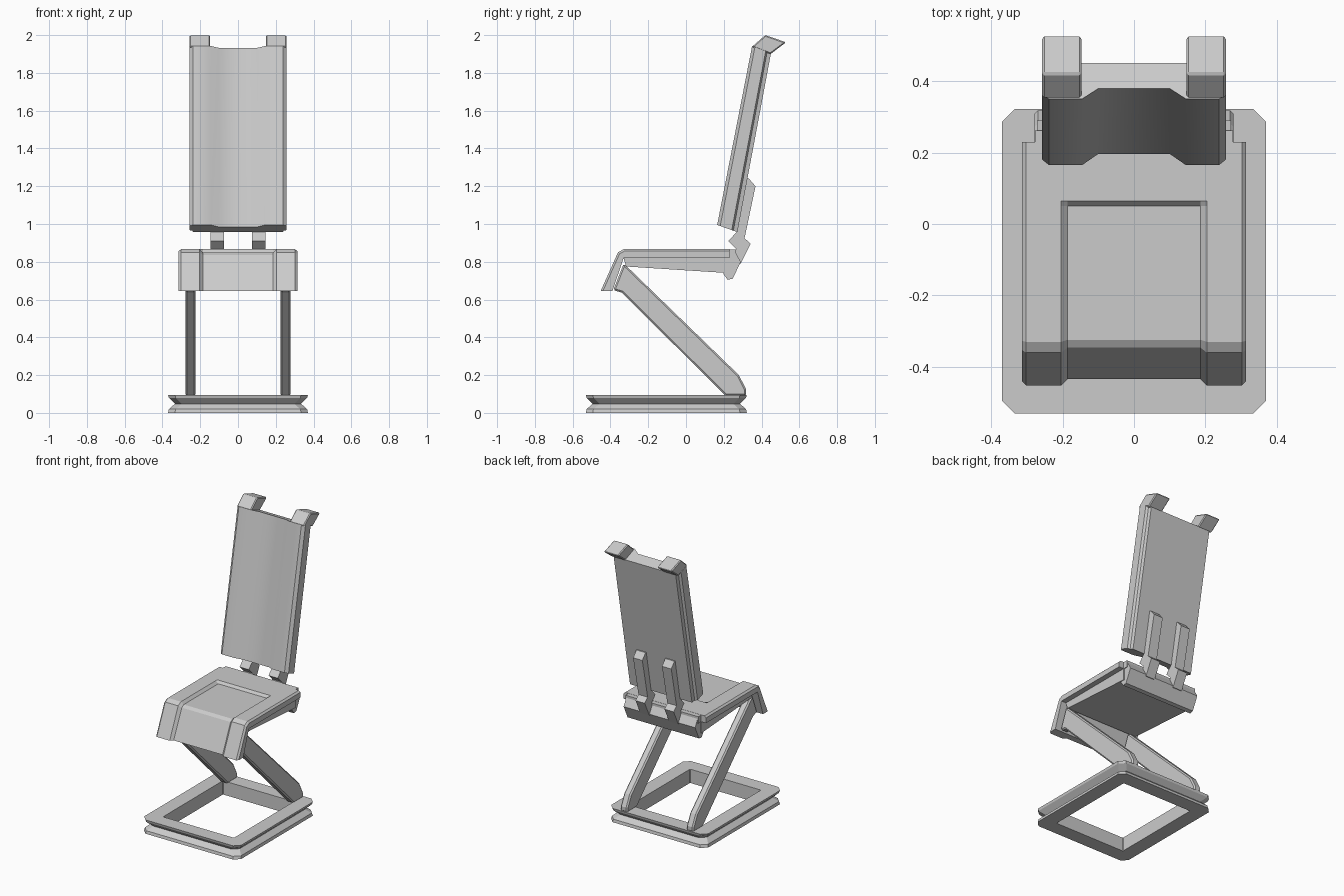
import bpy, bmesh

if "Cube" in bpy.data.objects:
    bpy.data.objects.remove(bpy.data.objects["Cube"])


def loft(name, rings, loop=False, smooth=()):
    """Skin a list of equal-length point rings; cap the ends unless looped."""
    bm = bmesh.new()
    vs = [[bm.verts.new(p) for p in r] for r in rings]
    n = len(rings[0])
    pairs = list(zip(vs, vs[1:])) + ([(vs[-1], vs[0])] if loop else [])
    for a, b in pairs:
        for i in range(n):
            j = (i + 1) % n
            f = bm.faces.new((a[i], a[j], b[j], b[i]))
            f.smooth = i in smooth
    if not loop:
        bm.faces.new(vs[0])
        bm.faces.new(vs[-1][::-1])
    bmesh.ops.recalc_face_normals(bm, faces=bm.faces)
    me = bpy.data.meshes.new(name)
    bm.to_mesh(me)
    bm.free()
    ob = bpy.data.objects.new(name, me)
    bpy.context.collection.objects.link(ob)
    return ob


def prism(name, pts, x0, x1, bevel=0):
    """Extrude a (y, z) side profile from x0 to x1."""
    ob = loft(name, [[(x, y, z) for y, z in pts] for x in (x0, x1)])
    if bevel:
        m = ob.modifiers.new("bevel", 'BEVEL')
        m.width, m.segments = bevel, 1
    return ob


def pair(name, pts, x0, x1, bevel=0):
    """Left and right copies of a prism."""
    prism(name + "_right", pts, x0, x1, bevel)
    prism(name + "_left", pts, -x1, -x0, bevel)


# base frame: chamfered rectangle ring with a V groove round the outside
def rect(off, z, c):
    x, y0, y1 = 0.37 - off, -0.53 + off, 0.322 - off
    return [(x, y0 + c, z), (x, y1 - c, z), (x - c, y1, z), (-x + c, y1, z),
            (-x, y1 - c, z), (-x, y0 + c, z), (-x + c, y0, z), (x - c, y0, z)]


outer = [(0, 0), (0.004, 0.02), (0.036, 0.048), (0.004, 0.08), (0, 0.095)]
loft("base_frame", [rect(o, z, 0.036) for o, z in outer]
     + [rect(0.1, 0.095, 0.004), rect(0.1, 0, 0.004)], loop=True)

# diagonal legs
pair("leg", [(-0.385, 0.65), (-0.34, 0.637), (0.21, 0.09), (0.318, 0.09),
             (0.318, 0.125), (0.28, 0.2), (-0.315, 0.777), (-0.33, 0.79)],
     0.225, 0.278, 0.009)

# seat shell: side profile lofted across x, with a recessed middle panel
under = [(0.23, 0.82), (-0.33, 0.82), (-0.39, 0.645)]
full = [(-0.452, 0.645), (-0.36, 0.85), (-0.33, 0.867), (0.05, 0.867),
        (0.065, 0.867), (0.23, 0.867)] + under
edge = [(-0.44, 0.645), (-0.352, 0.842), (-0.327, 0.856), (0.05, 0.856),
        (0.065, 0.856), (0.23, 0.856)] + under
sunk = [(-0.434, 0.645), (-0.346, 0.837), (-0.324, 0.85), (0.05, 0.85)] + full[4:]
stations = [(-0.314, edge), (-0.302, full), (-0.204, full), (-0.186, sunk),
            (0.186, sunk), (0.204, full), (0.302, full), (0.314, edge)]
loft("seat", [[(x, y, z) for y, z in p] for x, p in stations])
prism("seat_rear_edge", [(0.2, 0.82), (0.262, 0.82), (0.262, 0.866), (0.2, 0.866)],
      -0.277, 0.277)

# wedge under the seat and the hinge bar behind it
prism("seat_underside", [(-0.317, 0.775), (0.23, 0.74), (0.23, 0.825), (-0.332, 0.825)],
      -0.277, 0.277)
prism("hinge_bar", [(0.197, 0.737), (0.22, 0.705), (0.247, 0.71), (0.29, 0.8),
                    (0.262, 0.85), (0.22, 0.85)], -0.272, 0.272)

# straps joining the hinge bar to the backrest
pair("back_strap", [(0.32, 1.24), (0.333, 1.24), (0.368, 1.2), (0.31, 0.925),
                    (0.342, 0.895), (0.29, 0.79), (0.24, 0.79), (0.265, 0.87),
                    (0.225, 0.91), (0.27, 0.96)], 0.075, 0.145)

# backrest: (x, depth) cross-section swept up the leaning back
half = [(0.1, 0.29), (0.145, 0), (0.238, 0), (0.258, 0.15), (0.258, 0.72),
        (0.242, 0.8), (0.236, 1)]
section = half + [(-x, d) for x, d in reversed(half)]
ends = [((0.165, 0.995), (0.272, 0.957)), ((0.35, 1.943), (0.45, 1.905))]
n = len(section)
loft("backrest", [[(x, f[0] + (b[0] - f[0]) * d, f[1] + (b[1] - f[1]) * d)
                   for x, d in section] for f, b in ends],
     smooth=(0, 1, n - 1, n - 2, n - 3))

# two horns bending back from the top corners
pair("top_horn", [(0.349, 1.938), (0.42, 2.0), (0.53, 1.962), (0.448, 1.9)],
     0.147, 0.257, 0.006)
